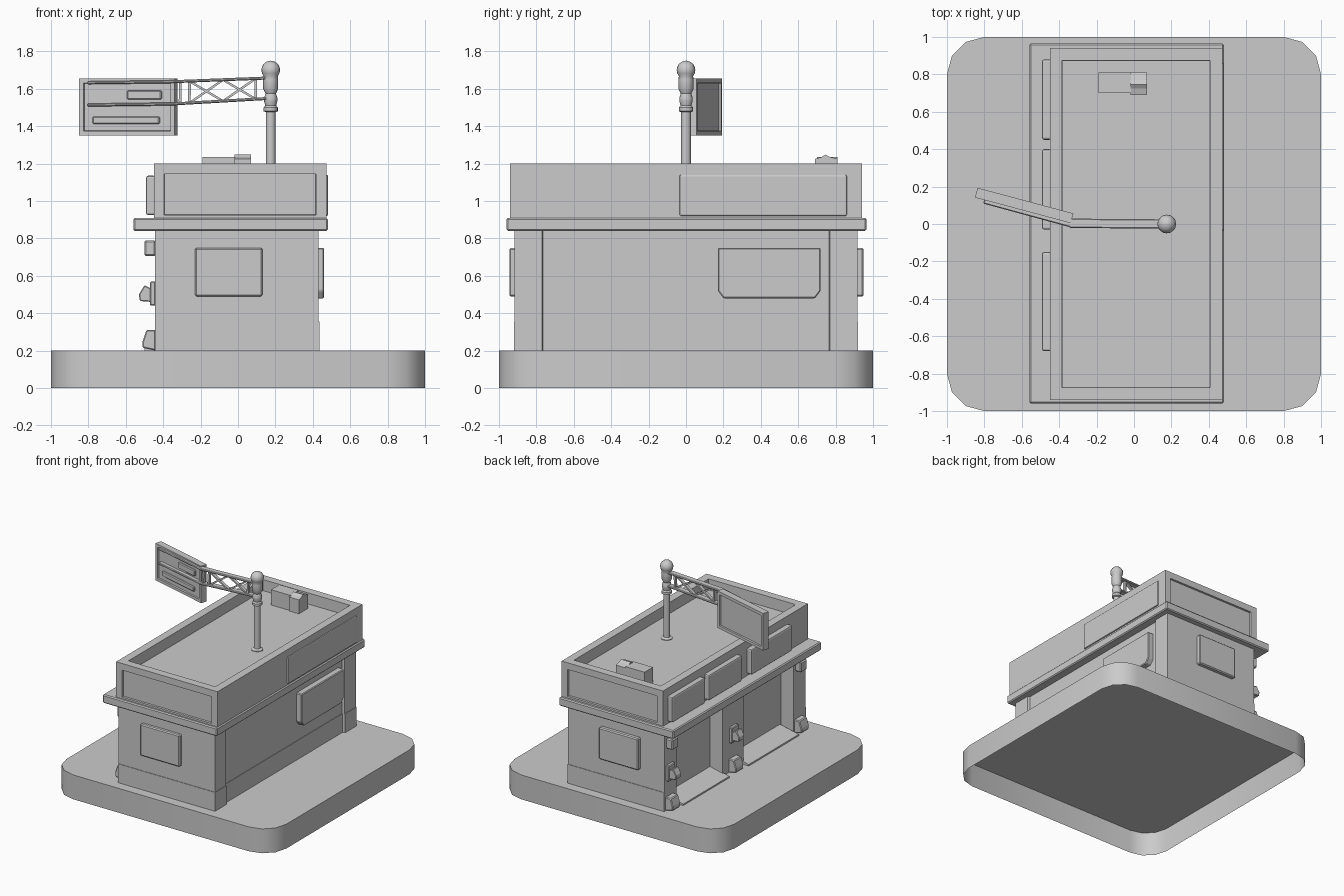
import bpy, bmesh, math
from mathutils import Matrix, Vector

if "Cube" in bpy.data.objects:
    bpy.data.objects.remove(bpy.data.objects["Cube"])


def finish(name, bm, bevel=0, seg=1, smooth=False):
    bmesh.ops.recalc_face_normals(bm, faces=bm.faces)
    me = bpy.data.meshes.new(name)
    bm.to_mesh(me)
    bm.free()
    ob = bpy.data.objects.new(name, me)
    bpy.context.collection.objects.link(ob)
    if bevel:
        m = ob.modifiers.new("bevel", "BEVEL")
        m.width, m.segments = bevel, seg
        m.limit_method = 'ANGLE'
    if smooth:
        bpy.ops.object.select_all(action='DESELECT')
        ob.select_set(True)
        bpy.context.view_layer.objects.active = ob
        bpy.ops.object.shade_smooth_by_angle(angle=math.radians(40))
    return ob


def cube_bm(lo, hi):
    bm = bmesh.new()
    bmesh.ops.create_cube(bm, size=1)
    for v in bm.verts:
        v.co = [l + (c + .5) * (h - l) for l, h, c in zip(lo, hi, v.co)]
    bm.normal_update()
    return bm


def box(name, lo, hi, bevel=0, seg=1):
    return finish(name, cube_bm(lo, hi), bevel, seg)


def prism(name, pts, direction, bevel=0, open_start=False, smooth=False):
    """Extrude a closed 3D outline along a vector."""
    bm = bmesh.new()
    f = bm.faces.new([bm.verts.new(p) for p in pts])
    geo = bmesh.ops.extrude_face_region(bm, geom=[f], use_keep_orig=True)["geom"]
    bmesh.ops.translate(bm, vec=direction, verts=[g for g in geo if isinstance(g, bmesh.types.BMVert)])
    if open_start:
        bmesh.ops.delete(bm, geom=[f], context='FACES_ONLY')
    return finish(name, bm, bevel, smooth=smooth)


def inset(bm, normal, thick, depth):
    """Frame the face that looks along normal, then sink its middle with upright sides."""
    f = max(bm.faces, key=lambda f: f.normal.dot(normal) * f.calc_area())
    bmesh.ops.inset_individual(bm, faces=[f], thickness=thick, use_even_offset=True)
    bmesh.ops.inset_individual(bm, faces=[f], thickness=.002, use_even_offset=True)
    bmesh.ops.translate(bm, vec=-Vector(normal) * depth, verts=f.verts)
    bm.normal_update()


def bar(name, a, b, w, h, bevel=0):
    """Rectangular bar between two points: w across in y, h in z."""
    a, b = Vector(a), Vector(b)
    d = b - a
    bm = cube_bm((0, -w / 2, -h / 2), (d.length, w / 2, h / 2))
    x = d.normalized()
    y = Vector((0, 0, 1)).cross(x).normalized()
    z = x.cross(y)
    bm.transform(Matrix.Translation(a) @ Matrix((x, y, z)).transposed().to_4x4())
    return finish(name, bm, bevel)


# base plate: rounded square, open underneath
pts = []
for k, (sx, sy) in enumerate([(1, 1), (-1, 1), (-1, -1), (1, -1)]):
    for i in range(4):
        a = math.pi / 2 * k + math.pi / 6 * i
        pts.append((.8 * sx + .2 * math.cos(a), .8 * sy + .2 * math.sin(a), 0))
prism("base_plate", pts, (0, 0, .2), open_start=True, smooth=True)


# shop body: footprint with two shop-front recesses and a shallow side recess
def footprint(g, z):
    return [(-.445, -.92 + g, z), (.435 - g, -.92 + g, z), (.435 - g, -.77, z), (.415 - g, -.765, z),
            (.415 - g, .765, z), (.435 - g, .77, z), (.435 - g, .92 - g, z), (-.445, .92 - g, z),
            (-.445, .76, z), (-.33, .76, z), (-.33, .16, z), (-.445, .16, z),
            (-.445, -.11, z), (-.33, -.11, z), (-.33, -.76, z), (-.445, -.76, z)]


prism("plinth", footprint(0, .2), (0, 0, .155))
prism("walls", footprint(.004, .355), (0, 0, .5))

# sloped thresholds in front of the recesses
for y0, y1 in ((.15, .75), (-.75, -.1)):
    prism("threshold", [(-.5, y0, .2), (-.5, y0, .212), (-.33, y0, .25), (-.33, y0, .2)], (0, y1 - y0, 0))

# awning ledge around the building
box("ledge", (-.56, -.96, .84), (.48, .965, .91), .008)

# upper storey: sunken roof and inset end panels
bm = cube_bm((-.45, -.94, .87), (.472, .94, 1.2))
inset(bm, (0, 0, 1), .066, .09)
inset(bm, (0, -1, 0), .055, .015)
inset(bm, (0, 1, 0), .055, .015)
finish("upper_storey", bm)

# raised sign panels on the upper storey
for y0, y1 in ((.45, .88), (-.03, .4), (-.68, -.15)):
    box("shop_panel", (-.492, y0, .925), (-.44, y1, 1.135), .012, 2)
box("side_panel", (.46, -.035, .92), (.482, .86, 1.14), .008, 2)

# framed posters on the lower walls
box("front_poster", (-.23, -.945, .49), (.13, -.9, .75), .008)
box("back_poster", (-.23, .9, .49), (.13, .95, .75), .008)
prism("side_poster", [(.40, .17, .75), (.40, .17, .52), (.40, .2, .48), (.40, .69, .48),
                      (.40, .72, .52), (.40, .72, .75)], (.06, 0, 0), .006)

# pillar ornaments: foot blocks, lamps, top brackets
for y in (.85, .03, -.82):
    prism("pillar_foot", [(-.44, y - .05, .2), (-.51, y - .05, .215), (-.51, y - .05, .25),
                          (-.49, y - .05, .31), (-.44, y - .05, .31)], (0, .1, 0), .006)
for y in (.85, .03):
    box("lamp_mount", (-.47, y - .045, .44), (-.44, y + .045, .57), .006)
    prism("lamp_body", [(-.46, y - .035, .46), (-.525, y - .035, .465), (-.53, y - .035, .5),
                        (-.5, y - .035, .55), (-.46, y - .035, .53)], (0, .07, 0), .005)
for y in (.85, -.82):
    box("pillar_bracket", (-.5, y - .04, .705), (-.44, y + .04, .79), .008)

# roof vent with a peaked hood
box("roof_vent", (-.19, .7, 1.1), (-.015, .81, 1.235))
prism("vent_hood", [(-.02, .69, 1.1), (-.02, .69, 1.225), (-.02, .725, 1.235), (-.02, .745, 1.248),
                    (-.02, .77, 1.235), (-.02, .81, 1.225), (-.02, .81, 1.1)], (.09, 0, 0))

# lathed pole with rings and ball finial
prof = [(.045, 1.1), (.045, 1.115), (.026, 1.125), (.026, 1.475), (.038, 1.48), (.038, 1.5), (.029, 1.51),
        (.036, 1.535), (.036, 1.55), (.028, 1.575), (.04, 1.6), (.04, 1.65)]
prof += [(.05 * math.cos(a), 1.7 + .05 * math.sin(a)) for a in [math.radians(d) for d in range(-40, 90, 20)]]
prof += [(0, 1.75)]
bm = bmesh.new()
vs = [bm.verts.new((r, 0, z)) for r, z in prof]
es = [bm.edges.new(p) for p in zip(vs, vs[1:])]
bmesh.ops.spin(bm, geom=vs + es, axis=(0, 0, 1), cent=(0, 0, 0), angle=math.tau, steps=16)
bmesh.ops.remove_doubles(bm, verts=bm.verts, dist=1e-4)
finish("pole", bm, smooth=True).location = (.175, 0, 0)


# truss arm: sloping rails, uprights and crossed braces
def top(x): return 1.638 + .04 * (x + .33)


def low(x): return 1.519 + .06 * (x + .33)


for name, f in (("upper_rail", top), ("lower_rail", low)):
    bar(name, (.16, 0, f(.16)), (-.345, .004, f(-.33)), .05, .016, .005)
    bar(name + "_end", (-.33, .003, f(-.33)), (-.8, .131, f(-.33) - .006), .045, .016, .005)
for x in (-.31, -.26, .095):
    bar("upright", (x, 0, low(x)), (x + .001, 0, top(x)), .025, .014)
for x0, x1 in ((-.26, -.08), (-.08, .095)):
    bar("brace", (x0, 0, low(x0)), (x1, 0, top(x1)), .025, .012)
    bar("brace", (x0, 0, top(x0)), (x1, 0, low(x1)), .025, .012)

# hanging sign board, turned back, with framed faces and raised strips
place = Matrix.Translation((-.587, .1, 1.502)) @ Matrix.Rotation(math.radians(-15), 4, 'Z')


def sign_part(name, lo, hi, framed=False):
    bm = cube_bm(lo, hi)
    if framed:
        inset(bm, (0, -1, 0), .024, .012)
        inset(bm, (0, 1, 0), .024, .012)
    ob = finish(name, bm, .006 if not framed else 0)
    ob.matrix_world = place


sign_part("sign_board", (-.265, -.028, -.152), (.265, .026, .152), True)
sign_part("sign_strip", (-.19, -.03, -.09), (.18, -.01, -.05))
sign_part("sign_plate", (0, -.03, .04), (.19, -.01, .09))
